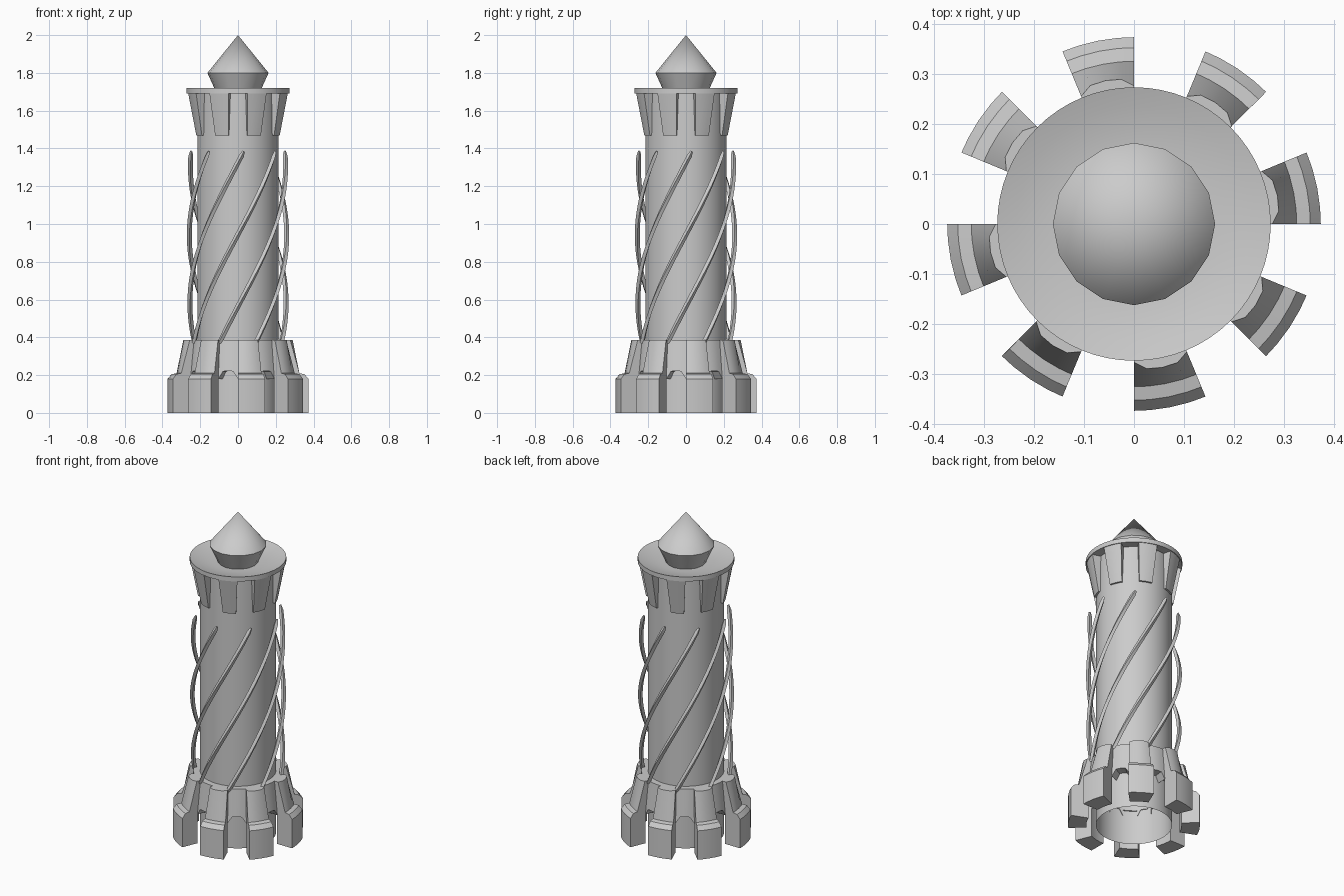
import bpy, bmesh, math

if "Cube" in bpy.data.objects:
    bpy.data.objects.remove(bpy.data.objects["Cube"])

stone = bpy.data.materials.new("grey stone")
stone.diffuse_color = (0.6, 0.6, 0.6, 1)
stone.use_nodes = True
stone.node_tree.nodes["Principled BSDF"].inputs["Base Color"].default_value = stone.diffuse_color


def polar(r, deg, z):
    a = math.radians(deg)
    return (r * math.cos(a), r * math.sin(a), z)


def finish(bm, name, angle=30):
    bmesh.ops.remove_doubles(bm, verts=bm.verts, dist=1e-5)
    bmesh.ops.recalc_face_normals(bm, faces=bm.faces)
    me = bpy.data.meshes.new(name)
    bm.to_mesh(me)
    bm.free()
    me.materials.append(stone)
    me.polygons.foreach_set("use_smooth", [True] * len(me.polygons))
    me.set_sharp_from_angle(angle=math.radians(angle))
    ob = bpy.data.objects.new(name, me)
    bpy.context.collection.objects.link(ob)
    return ob


def lathe(name, profile, n):
    """Full revolve of an open (r, z) profile."""
    bm = bmesh.new()
    cols = [[bm.verts.new(polar(r, 360 * i / n, z)) for r, z in profile] for i in range(n)]
    for i in range(n):
        a, b = cols[i], cols[(i + 1) % n]
        for j in range(len(profile) - 1):
            bm.faces.new((a[j], b[j], b[j + 1], a[j + 1]))
    bmesh.ops.remove_doubles(bm, verts=bm.verts, dist=1e-5)
    return finish(bm, name)


def loft(bm, loops, turn=0):
    """Closed solid through matching loops of (r, angle, z) points."""
    rings = [[bm.verts.new(polar(r, a + turn, z)) for r, a, z in lp] for lp in loops]
    m = len(rings[0])
    for a, b in zip(rings, rings[1:]):
        for j in range(m):
            k = (j + 1) % m
            bm.faces.new((a[j], a[k], b[k], b[j]))
    bm.faces.new(rings[0])
    bm.faces.new(rings[-1][::-1])


# hollow column
lathe("column", [(0.215, 0), (0.215, 1.70)], 64)

# shallow dish with rim on top of the column
lathe("crown_dish", [(0.21, 1.695), (0.265, 1.692), (0.273, 1.692), (0.273, 1.72),
                     (0.235, 1.709), (0.19, 1.70), (0.15, 1.695), (0.10, 1.693)], 64)

# pointed finial
lathe("finial", [(0, 1.69), (0.112, 1.69), (0.162, 1.80), (0, 2.0)], 16)

# corbels between the eight crown notches
bm = bmesh.new()
for k in range(8):
    loops = []
    for t in (-1, -0.5, 0, 0.5, 1):
        low, high = 9.8 * t, 11.8 * t
        loops.append([(0.21, low, 1.468), (0.226, low, 1.468),
                      (0.269, high, 1.695), (0.21, high, 1.695)])
    loft(bm, loops, 45 * k + 22.5)
finish(bm, "crown_corbels")

# base teeth: foot block below, tapering buttress above
bm = bmesh.new()
for k in range(8):
    loops = []
    for a, top in ((0, 0.276), (5, 0.29), (11.25, 0.292), (17.5, 0.29), (22.5, 0.276)):
        loops.append([(r, a, z) for r, z in (
            (0.27, 0), (0.373, 0), (0.373, 0.18), (0.352, 0.205), (0.325, 0.21),
            (top, 0.387), (0.21, 0.387), (0.21, 0.215), (0.27, 0.2))])
    loft(bm, loops, 45 * k)
finish(bm, "base_feet", 20)

# recessed skirt with an arched lower edge between teeth
bm = bmesh.new()
for k in range(8):
    loops = []
    for a, z in ((22.5, 0.18), (28, 0.22), (33.75, 0.222), (39.5, 0.22), (45, 0.18)):
        loops.append([(0.21, a, z), (0.272, a, z), (0.252, a, 0.387), (0.21, a, 0.387)])
    loft(bm, loops, 45 * k)
finish(bm, "base_skirt")

# eight free-standing twisted ribs
bm = bmesh.new()
STEPS = 40
for k in range(8):
    loops = []
    for i in range(STEPS + 1):
        t = i / STEPS
        a = -90 + 7 - 120 * (1 - t)
        z = 0.37 + 1.015 * t
        r = 0.25 + 0.008 * math.sin(math.pi * t)
        s = 0.013 if i < STEPS else 0.006
        w = math.degrees(s / r)
        loops.append([(r + s, a, z), (r, a + w, z - 0.004),
                      (r - s, a, z), (r, a - w, z + 0.004)])
    loft(bm, loops, 45 * k)
finish(bm, "spiral_ribs", 40)
